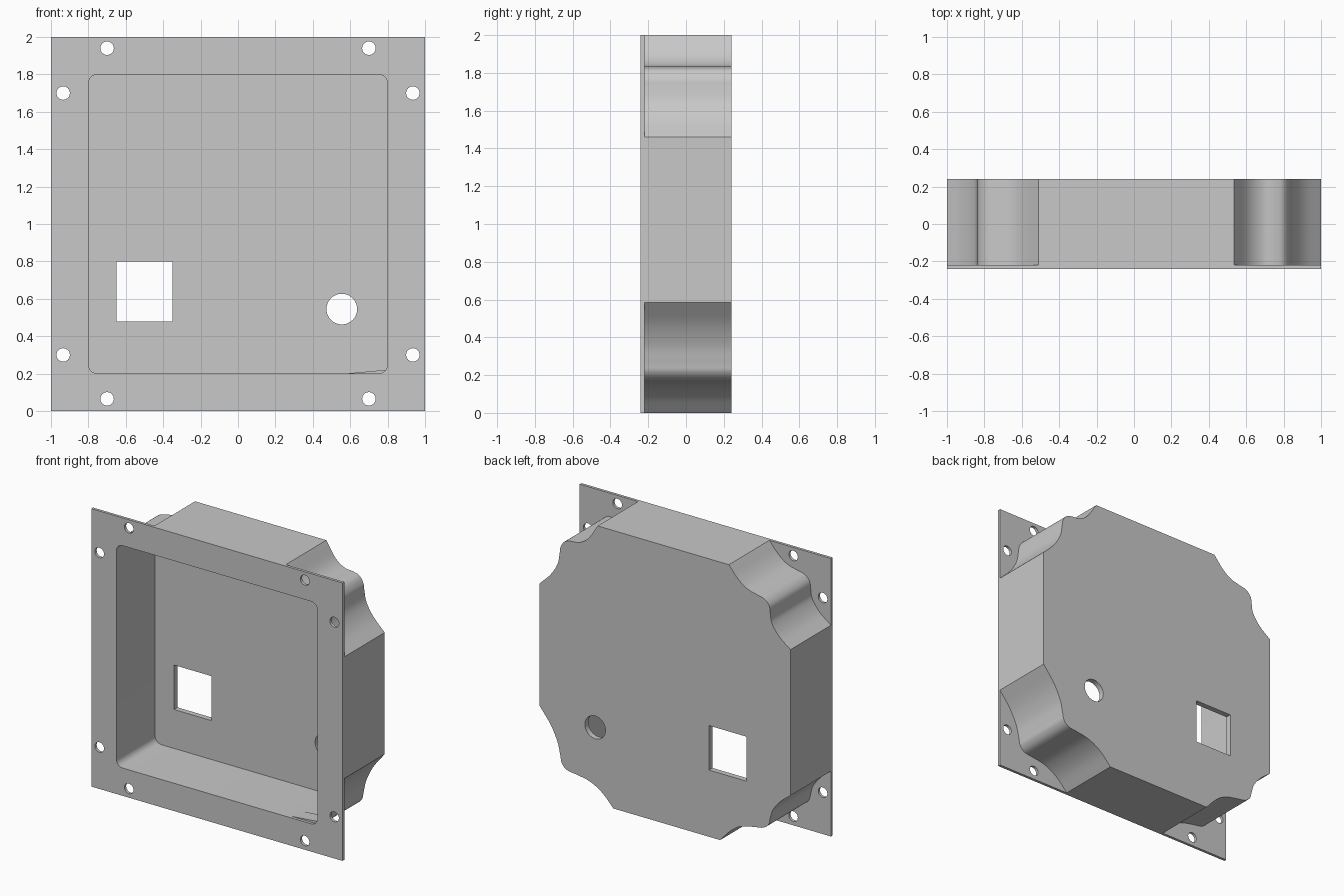
import bpy, bmesh, math
from mathutils import Vector

if "Cube" in bpy.data.objects:
    bpy.data.objects.remove(bpy.data.objects["Cube"])

grey = bpy.data.materials.new("light_grey")
grey.diffuse_color = (0.58, 0.58, 0.58, 1)
grey.use_nodes = True
grey.node_tree.nodes["Principled BSDF"].inputs["Base Color"].default_value = grey.diffuse_color


def prism(name, pts, y0, y1):
    """Extrude an x-z outline along y."""
    bm = bmesh.new()
    face = bm.faces.new([bm.verts.new((x, y0, z)) for x, z in pts])
    ext = bmesh.ops.extrude_face_region(bm, geom=[face])["geom"]
    verts = [v for v in ext if isinstance(v, bmesh.types.BMVert)]
    bmesh.ops.translate(bm, verts=verts, vec=(0, y1 - y0, 0))
    bmesh.ops.recalc_face_normals(bm, faces=bm.faces)
    me = bpy.data.meshes.new(name)
    bm.to_mesh(me)
    bm.free()
    me.materials.append(grey)
    ob = bpy.data.objects.new(name, me)
    bpy.context.collection.objects.link(ob)
    return ob


def rect(x0, x1, z0, z1):
    return [(x0, z0), (x1, z0), (x1, z1), (x0, z1)]


def circle(cx, cz, r, n=32):
    return [(cx + r * math.cos(2 * math.pi * i / n),
             cz + r * math.sin(2 * math.pi * i / n)) for i in range(n)]


def rounded(x0, x1, z0, z1, r, n=8):
    pts = []
    corners = [(x1 - r, z1 - r), (x0 + r, z1 - r), (x0 + r, z0 + r), (x1 - r, z0 + r)]
    for k, (cx, cz) in enumerate(corners):
        for i in range(n + 1):
            a = math.pi / 2 * (k + i / n)
            pts.append((cx + r * math.cos(a), cz + r * math.sin(a)))
    return pts


def smooth_path(pts, n=6):
    """Catmull-Rom curve through the points."""
    p = [Vector(q) for q in pts]
    p = [2 * p[0] - p[1]] + p + [2 * p[-1] - p[-2]]
    out = []
    for a, b, c, d in zip(p, p[1:], p[2:], p[3:]):
        for i in range(n):
            t = i / n
            out.append(0.5 * (2 * b + (c - a) * t + (2 * a - 5 * b + 4 * c - d) * t * t
                              + (3 * b - a - 3 * c + d) * t ** 3))
    out.append(p[-2])
    return [tuple(v) for v in out]


def boolean(ob, tool, op):
    mod = ob.modifiers.new(op, "BOOLEAN")
    mod.operation, mod.object, mod.solver = op, tool, "EXACT"
    dg = bpy.context.evaluated_depsgraph_get()
    me = bpy.data.meshes.new_from_object(ob.evaluated_get(dg))
    ob.modifiers.clear()
    ob.data = me
    bpy.data.objects.remove(tool)


# Scalloped corners of the box, each clearing two screw holes
top_right = [(1, 1.46), (.91, 1.55), (.855, 1.64), (.838, 1.72), (.83, 1.77),
             (.80, 1.815), (.75, 1.832), (.68, 1.842), (.61, 1.89), (.535, 2)]
top_left = [(-.51, 2), (-.58, 1.92), (-.65, 1.868), (-.73, 1.845), (-.79, 1.83),
            (-.83, 1.79), (-.84, 1.73), (-.852, 1.67), (-.91, 1.59), (-1, 1.52)]
bottom_left = [(-1, .47), (-.92, .405), (-.86, .33), (-.84, .27), (-.825, .215),
               (-.78, .18), (-.70, .165), (-.60, .14), (-.52, .085), (-.44, 0)]
bottom_right = [(.41, 0), (.50, .09), (.60, .145), (.70, .165), (.78, .178),
                (.82, .215), (.833, .27), (.855, .36), (.91, .47), (1, .585)]
outline = []
for corner in (top_right, top_left, bottom_left, bottom_right):
    outline += smooth_path(corner)

# Box body joined to the thin square front flange
box = prism("flanged_box", outline, -0.23, 0.24)
boolean(box, prism("flange", rect(-1, 1, 0, 2), -0.24, -0.22), "UNION")

# Open cavity, square window and round cable hole in the back wall
cuts = [(rounded(-.8, .8, .2, 1.8, .05), -0.3, 0.2),
        (rect(-.65, -.35, .48, .80), 0.1, 0.3),
        (circle(.555, .545, .082, 48), 0.1, 0.3)]
# Two screw holes at every flange corner
for s in (-1, 1):
    for x, z in ((.70, 1.94), (.935, 1.70), (.935, .30), (.70, .065)):
        cuts.append((circle(s * x, z, .036), -0.3, -0.2))
for pts, y0, y1 in cuts:
    boolean(box, prism("cutter", pts, y0, y1), "DIFFERENCE")

# Small wedge on the cavity floor
prism("floor_wedge", [(.56, .199), (.79, .199), (.79, .22)], -0.22, -0.12)

bpy.ops.object.select_all(action="DESELECT")
box.select_set(True)
bpy.context.view_layer.objects.active = box
bpy.ops.object.shade_smooth_by_angle(angle=math.radians(30))
